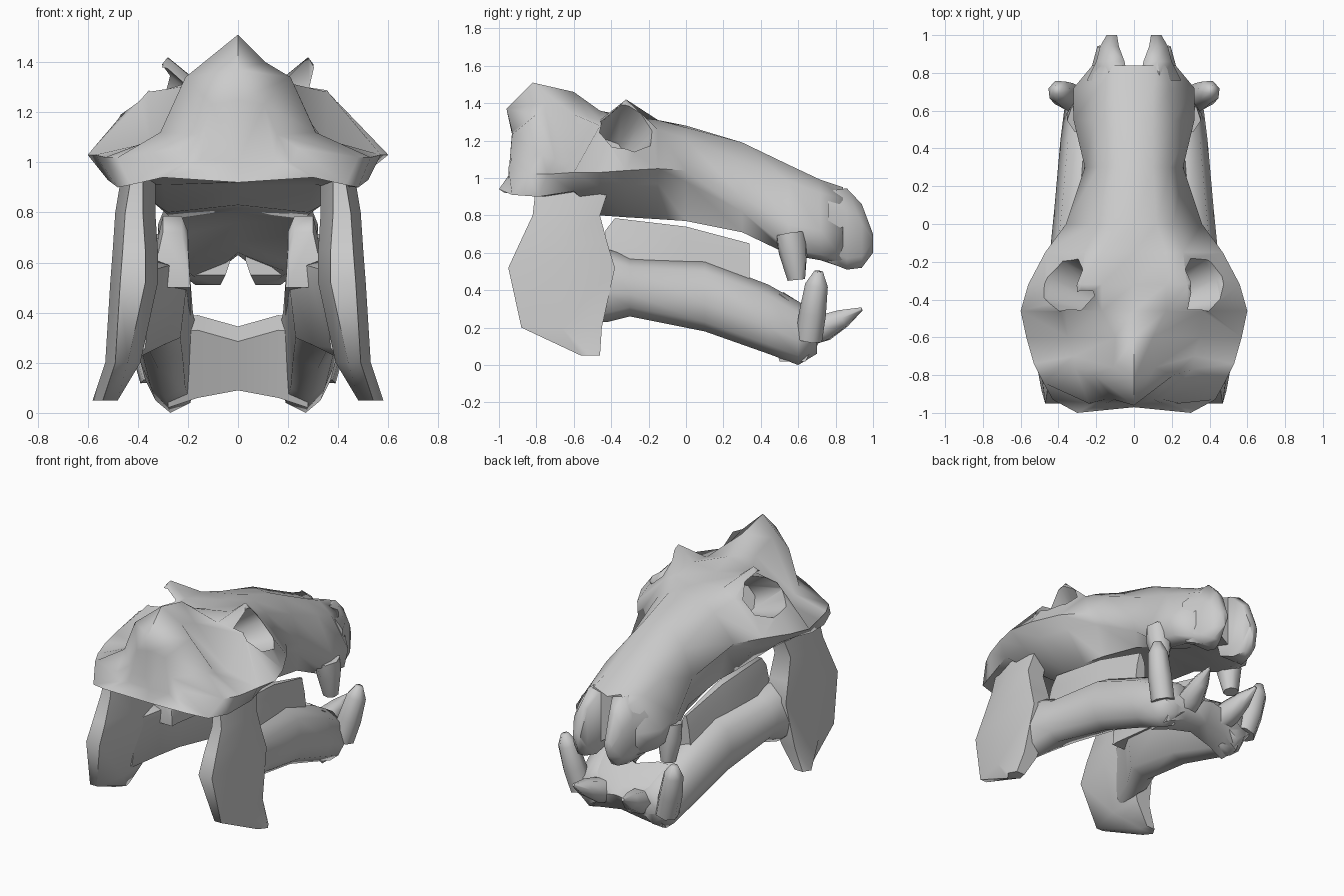
import bpy, bmesh, math
from mathutils import Vector

if "Cube" in bpy.data.objects:
    bpy.data.objects.remove(bpy.data.objects["Cube"])


def finish(ob, angle=65):
    bpy.ops.object.select_all(action='DESELECT')
    bpy.context.view_layer.objects.active = ob
    ob.select_set(True)
    bpy.ops.object.shade_smooth_by_angle(angle=math.radians(angle))


def loft(name, rings, mirror=False, smooth=True):
    """Skin closed rings of equal length, cap both ends."""
    bm = bmesh.new()
    rv = [[bm.verts.new(p) for p in r] for r in rings]
    n = len(rv[0])
    for a, b in zip(rv, rv[1:]):
        for i in range(n):
            j = (i + 1) % n
            bm.faces.new((a[i], a[j], b[j], b[i]))
    caps = [bm.faces.new(rv[0]), bm.faces.new(rv[-1])]
    bmesh.ops.triangulate(bm, faces=caps)
    bmesh.ops.recalc_face_normals(bm, faces=bm.faces)
    me = bpy.data.meshes.new(name)
    bm.to_mesh(me)
    bm.free()
    ob = bpy.data.objects.new(name, me)
    bpy.context.collection.objects.link(ob)
    if mirror:
        ob.modifiers.new("mirror", 'MIRROR')
    if smooth:
        finish(ob)
    return ob


def tube(name, path, sides=7, mirror=True, smooth=True):
    """Round rings along a path of (x, y, z, radius)."""
    pts = [Vector(p[:3]) for p in path]
    rings = []
    for i, p in enumerate(path):
        d = pts[min(i + 1, len(pts) - 1)] - pts[max(i - 1, 0)]
        q = d.to_track_quat('Z', 'Y')
        rings.append([pts[i] + q @ Vector((p[3] * math.cos(2 * math.pi * k / sides),
                                           p[3] * math.sin(2 * math.pi * k / sides), 0))
                      for k in range(sides)])
    return loft(name, rings, mirror, smooth)


# Skull: y, crest z, then five (x, z) points down the side, then palate z
stations = [
    (-.96, 1.37, .21, 1.34, .31, 1.12, .48, 1.02, .43, .91, .30, .94, .92),
    (-.82, 1.51, .11, 1.40, .32, 1.10, .53, 1.02, .48, .90, .30, .94, .92),
    (-.60, 1.46, .10, 1.34, .35, 1.08, .57, 1.03, .52, .93, .30, .91, .91),
    (-.46, 1.36, .17, 1.31, .36, 1.28, .60, 1.03, .50, .95, .28, .80, .83),
    (-.32, 1.31, .17, 1.33, .28, 1.42, .56, 1.04, .48, .96, .28, .79, .82),
    (-.15, 1.30, .17, 1.31, .26, 1.26, .47, 1.05, .41, .97, .27, .78, .81),
    (.00, 1.28, .12, 1.27, .21, 1.21, .36, 1.04, .30, .98, .25, .77, .80),
    (.30, 1.18, .10, 1.19, .19, 1.08, .26, .90, .24, .82, .23, .71, .76),
    (.55, 1.06, .10, 1.07, .21, .98, .32, .75, .30, .62, .22, .59, .68),
    (.72, .98, .10, .99, .19, .92, .32, .72, .29, .59, .20, .56, .64),
    (.84, .91, .10, .95, .16, .89, .22, .71, .20, .56, .14, .52, .63),
]
# The back of the head curves forward towards the sides
curve = {0: [0, .16, .19, .12, .03, -.04, -.01], 1: [0, .06, .12, .08, .03, .02, 0]}
rings = []
for k, s in enumerate(stations):
    dy = curve.get(k, [0] * 7)
    half = [(s[i], s[0] + dy[i // 2], s[i + 1]) for i in range(2, 12, 2)]
    rings.append([(0, s[0] + dy[0], s[1])] + half + [(0, s[0] + dy[6], s[12])]
                 + [(-x, y, z) for x, y, z in reversed(half)])
rings.insert(0, [(x * .5, -.93 if z > 1.05 else -.95, 1.10 + (z - 1.10) * .55)
                 for x, y, z in rings[0]])
skull = loft("skull", rings, smooth=False)

# Eye sockets: tapered eight-sided pockets cut into the skull
for s in (1, -1):
    c, d = Vector((s * .37, -.315, 1.26)), Vector((s * .82, .33, .47))
    path = [(*(c + d * t), r) for t, r in ((.16, .165), (0, .152), (-.30, .10))]
    cutter = tube("socket_cutter", path, 8, False, False)
    cutter.hide_render = True
    mod = skull.modifiers.new("socket", 'BOOLEAN')
    mod.operation, mod.object, mod.solver = 'DIFFERENCE', cutter, 'EXACT'
    bpy.context.view_layer.objects.active = skull
    bpy.ops.object.modifier_apply(modifier=mod.name)
    bpy.data.objects.remove(cutter)
finish(skull, 65)

# Paired nose bones with an open notch between them
nose = [(.76, .03, .25, .55, .93), (.86, .05, .20, .51, .945),
        (.94, .08, .18, .52, .86), (1.0, .09, .145, .60, .70)]
loft("nose_bone", [[(a, y, t - .02), ((a + b) / 2, y, t), (b, y, t - .3 * (t - z)), (b, y, z + .06),
                    (b - .03, y, z), (a + .02, y, z), (a, y, z + .06)]
                   for y, a, b, z, t in nose], True)

# Jaw ramus: rings stacked in z (y back, y front, x inner, x outer)
ramus = [(.05, -.56, -.46, .48, .58), (.20, -.88, -.45, .39, .53), (.52, -.95, -.38, .32, .51),
         (.65, -.89, -.42, .32, .50), (.80, -.82, -.46, .33, .49), (.98, -.80, -.40, .33, .46)]
rr = []
for z, b, f, i, o in ramus:
    m = (b + f) / 2
    rr.append([(i + .05, b, z), (o - .04, b, z), (o, m, z), (o - .03, f, z),
               (i + .01, f, z), (i, m, z)])
loft("jaw_ramus", rr, True)

# Jaw body: rings along y (z bottom, z top, x inner, x outer)
body = [(-.60, .22, .60, .34, .50), (-.42, .23, .62, .27, .49), (-.30, .26, .58, .20, .46),
        (.10, .18, .56, .19, .42), (.44, .06, .43, .18, .39), (.60, .00, .34, .16, .37),
        (.70, .06, .28, .15, .34)]
loft("jaw_body", [[(a, y, t - .03), ((a + b) / 2 - .03, y, t), (b - .04, y, t - .06),
                   (b, y, (z + t) / 2 - .04), (b - .04, y, z + .05), (b - .1, y, z),
                   (a + .03, y, z + .04)] for y, z, t, a, b in body], True)

# Chin bridge joining both jaw bodies
chin = [(.28, .42, .70, .02, .38), (.16, .44, .74, .06, .39), (0, .46, .75, .09, .345)]
chin += [(-x, *r) for x, *r in chin[1::-1]]
loft("chin", [[(x, a, t - .06), (x, a + .08, t), (x, b - .06, t - .10), (x, b, z + .12),
               (x, b - .06, z), (x, a + .08, z)] for x, a, b, z, t in chin])

# Lower cheek tooth row: rings along y (z bottom, z top, x outer)
row = [(-.43, .50, .72, .34), (-.38, .50, .785, .34), (0, .46, .74, .31), (.34, .38, .65, .28)]
loft("lower_cheek_teeth", [[(.19, y, z), (.20, y, t - .06), (.225, y, t), (o - .04, y, t),
                            (o - .02, y, t - .09), (o, y, z)] for y, z, t, o in row], True)

# Tusks and front teeth
tube("upper_tusk", [(.27, .56, .70, .085), (.28, .575, .60, .078), (.28, .59, .455, .048)])
tube("lower_tusk", [(.32, .66, .14, .075), (.36, .68, .28, .075), (.395, .70, .43, .063),
                    (.41, .71, .50, .025)])
tube("lower_incisor", [(.13, .62, .17, .085), (.15, .74, .20, .08), (.17, .84, .25, .055),
                       (.185, .94, .30, .01)], 6)
